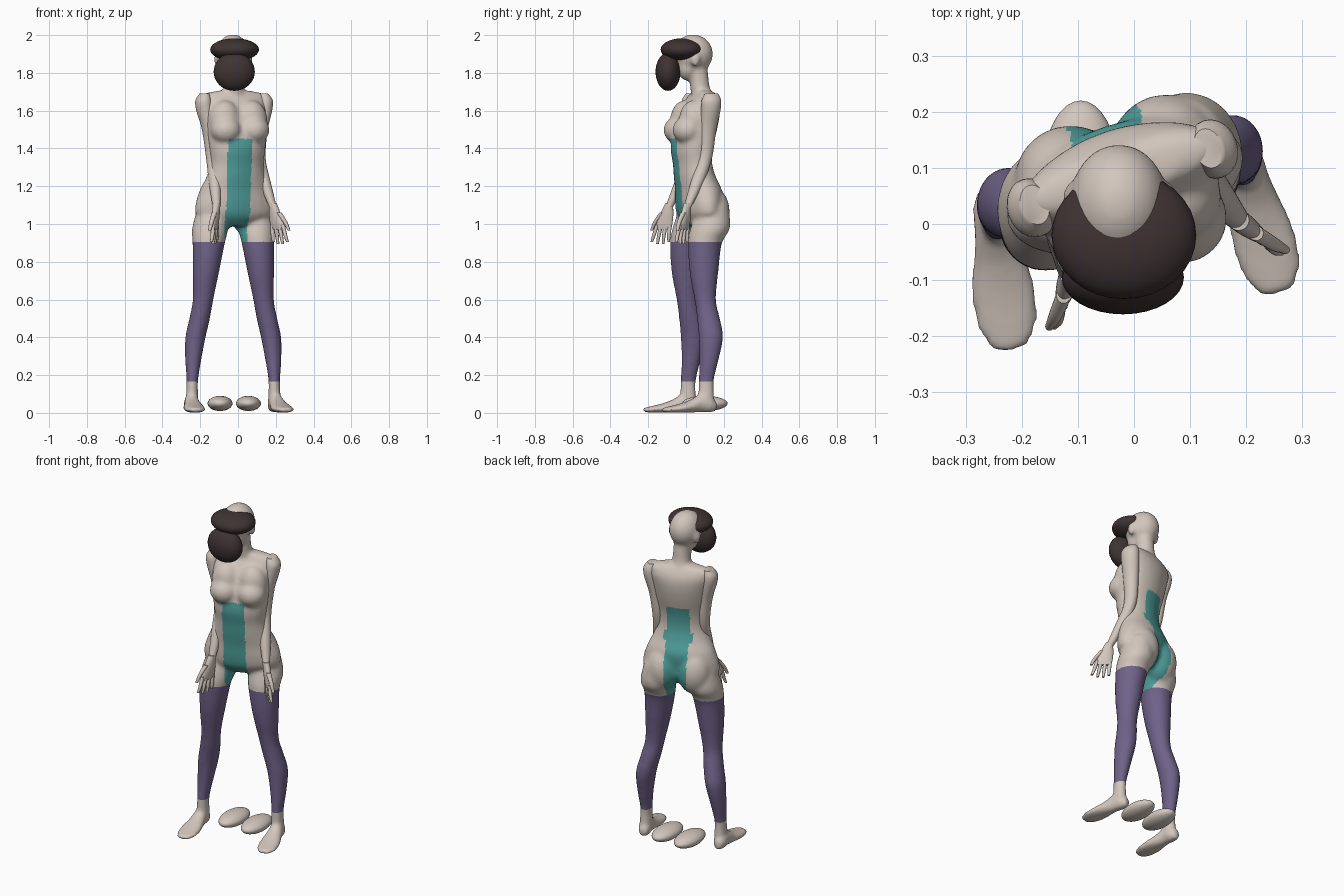
import bpy, bmesh
from math import sin, cos, pi, radians
from mathutils import Matrix, Vector

cube = bpy.data.objects.get("Cube")
if cube:
    bpy.data.objects.remove(cube)


def material(name, rgb):
    m = bpy.data.materials.new(name)
    m.use_nodes = True
    m.diffuse_color = (*rgb, 1)
    m.node_tree.nodes["Principled BSDF"].inputs["Base Color"].default_value = (*rgb, 1)
    return m


skin = material("warm_beige", (.65, .57, .51))
purple = material("stocking_purple", (.16, .125, .25))
teal = material("panel_teal", (.08, .36, .34))
brown = material("dark_brown", (.05, .033, .033))


def blend(a, b, c, d, t):
    """Catmull-Rom step between b and c"""
    return [q + .5 * t * (r - p + t * (2*p - 5*q + 4*r - s + t * (3*(q - r) + s - p)))
            for p, q, r, s in zip(a, b, c, d)]


def loft(bm, sections, frame=Matrix(), sides=24, steps=4):
    """Closed smooth tube through sections (z, x, y, radius x, radius y)"""
    s = [sections[0], *sections, sections[-1]]
    rows = [blend(*s[i:i + 4], k / steps) for i in range(len(s) - 3) for k in range(steps)]
    rows.append(sections[-1])
    rings = []
    for z, x, y, rx, ry in rows:
        angles = [2 * pi * k / sides for k in range(sides)]
        rings.append([bm.verts.new(frame @ Vector((x + rx * cos(a), y + ry * sin(a), z)))
                      for a in angles])
    for a, b in zip(rings, rings[1:]):
        for k in range(sides):
            n = (k + 1) % sides
            bm.faces.new((a[k], a[n], b[n], b[k]))
    bm.faces.new(rings[0])
    bm.faces.new(rings[-1])


def ball(bm, centre, radii, frame=Matrix()):
    bmesh.ops.create_uvsphere(bm, u_segments=32, v_segments=20, radius=1,
        matrix=frame @ Matrix.Translation(centre) @ Matrix.Diagonal((*radii, 1)))


def finish(bm, name, *mats):
    bmesh.ops.recalc_face_normals(bm, faces=bm.faces)
    mesh = bpy.data.meshes.new(name)
    bm.to_mesh(mesh)
    bm.free()
    ob = bpy.data.objects.new(name, mesh)
    bpy.context.collection.objects.link(ob)
    for m in mats:
        mesh.materials.append(m)
    bpy.ops.object.select_all(action='DESELECT')
    ob.select_set(True)
    bpy.context.view_layer.objects.active = ob
    bpy.ops.object.shade_smooth_by_angle(angle=radians(50))
    return ob


# Turned frame shared by torso and arms
turn = Matrix.Translation((-.02, .08, 0)) @ Matrix.Rotation(radians(18), 4, 'Z')
body = bmesh.new()

# Torso
loft(body, [
    (.99, 0, -.01, .09, .06),
    (1.04, 0, -.012, .205, .098),
    (1.1, 0, -.015, .219, .108),
    (1.18, 0, -.015, .194, .114),
    (1.25, 0, -.035, .163, .105),
    (1.32, 0, -.048, .146, .099),
    (1.4, 0, -.053, .153, .106),
    (1.5, 0, -.033, .165, .11),
    (1.58, 0, -.012, .174, .102),
    (1.64, 0, .005, .187, .082),
    (1.685, 0, .01, .178, .055),
    (1.705, 0, .005, .09, .045)], turn)

# Chest and seat volumes
for side in (-1, 1):
    ball(body, (side * .078, -.1, 1.497), (.082, .08, .074), turn)
    ball(body, (side * .075, -.068, 1.545), (.085, .075, .11), turn)
    ball(body, (side * .09, .033, 1.065), (.097, .092, .13), turn)

# Legs and feet
leg = [
    (1.1, .105, .05, .08, .08),
    (.98, .122, .034, .096, .105),
    (.9, .13, .006, .086, .09),
    (.75, .145, 0, .071, .077),
    (.6, .16, .007, .055, .057),
    (.5, .178, .024, .055, .061),
    (.4, .2, .037, .054, .065),
    (.28, .212, .027, .043, .051),
    (.17, .217, .012, .031, .041),
    (.09, .218, .012, .033, .042),
    (.03, .218, .015, .035, .04)]
foot = [
    (-.055, 0, .035, .022, .027),
    (-.02, 0, .045, .037, .044),
    (.03, 0, .052, .039, .05),
    (.08, 0, .037, .049, .036),
    (.14, 0, .025, .06, .025),
    (.2, 0, .018, .054, .017),
    (.24, 0, .015, .03, .012)]
for side, back, yaw in ((-1, 0, 7), (1, .095, 15)):
    loft(body, [(z, side * d - .025, y + back, rx, ry) for z, d, y, rx, ry in leg])
    stand = (Matrix.Translation((side * .222 - .027, .012 + back, 0))
             @ Matrix.Rotation(radians(yaw), 4, 'Z') @ Matrix.Rotation(pi / 2, 4, 'X'))
    loft(body, foot, stand)

# Neck, skull, jaw and ears
loft(body, [
    (1.66, -.025, .09, .07, .06),
    (1.73, -.022, .073, .052, .052),
    (1.84, -.025, .06, .052, .054)])
ball(body, (-.027, .037, 1.9), (.088, .106, .104))
ball(body, (-.022, .008, 1.83), (.062, .056, .072))
for side in (-1, 1):
    ball(body, (side * .087 - .025, .05, 1.87), (.015, .025, .037))

figure = finish(body, "body", skin, purple, teal)
fuse = figure.modifiers.new("fuse", 'REMESH')
fuse.mode = 'VOXEL'
fuse.voxel_size = .009
fuse.use_smooth_shade = True
relax = figure.modifiers.new("relax", 'SMOOTH')
relax.factor = .5
relax.iterations = 16
for m in ("fuse", "relax"):
    bpy.ops.object.modifier_apply(modifier=m)

# Stockings and centre panel by position
for p in figure.data.polygons:
    z = p.center.z
    c = turn.inverted() @ p.center
    front = c.y < 0
    half = .085 if not front and 1.25 < z < 1.3 else .066
    p.material_index = 0
    if .165 < z < .905:
        p.material_index = 1
    elif .9 < z < 1.45 and abs(c.x + .015 * front) < half:
        p.material_index = 2

# Arms and hands
arm = [
    (1.69, .162, .005, .025, .036),
    (1.655, .17, .002, .042, .052),
    (1.6, .165, 0, .043, .052),
    (1.5, .145, -.008, .037, .044),
    (1.35, .134, -.02, .032, .036),
    (1.22, .148, -.07, .031, .035),
    (1.09, .173, -.132, .02, .02)]
palm = [
    (1.11, 0, 0, .02, .019),
    (1.05, .014, 0, .037, .019),
    (.99, .029, 0, .045, .014),
    (.97, .032, 0, .038, .01)]
thumb = [
    (1.06, .038, 0, .016, .014),
    (1.01, .078, .004, .012, .012),
    (.965, .1, .008, .008, .008)]
for side, label, lean in ((-1, "right", .24), (1, "left", 0)):
    def flip(rows, slant=0):
        return [(z, side * (x + slant * y), y, rx, ry) for z, x, y, rx, ry in rows]

    bm = bmesh.new()
    loft(bm, flip(arm, lean), turn)
    finish(bm, label + "_arm", skin)

    # Hand hangs from the wrist with its thumb edge turned forward
    wrist = (turn @ Matrix.Translation((side * (.173 - .132 * lean), -.132, 0))
             @ Matrix.Rotation(radians(-55 * side), 4, 'Z'))
    bm = bmesh.new()
    loft(bm, flip(palm), wrist)
    loft(bm, flip(thumb), wrist, 10)
    for i in range(4):
        u = -.003 + .023 * i
        tip = .887 + .012 * abs(i - 1.5)
        loft(bm, flip([(.995, u, 0, .011, .011),
                       (.94, u + .005 * i + .003, -.003, .01, .01),
                       (tip, u + .008 * i + .006, 0, .007, .007)]), wrist, 10)
    finish(bm, label + "_hand", skin)

# Loose rounded pieces: hair band, face cover and two floor pads
for name, centre, radii, mat in (
        ("hair_band", (-.018, -.02, 1.923), (.129, .114, .06), brown),
        ("face_cover", (-.02, -.095, 1.806), (.109, .066, .101), brown),
        ("right_floor_pad", (-.095, .1, .05), (.066, .12, .04), skin),
        ("left_floor_pad", (.055, .1, .05), (.066, .12, .04), skin)):
    bm = bmesh.new()
    ball(bm, centre, radii)
    finish(bm, name, mat)
